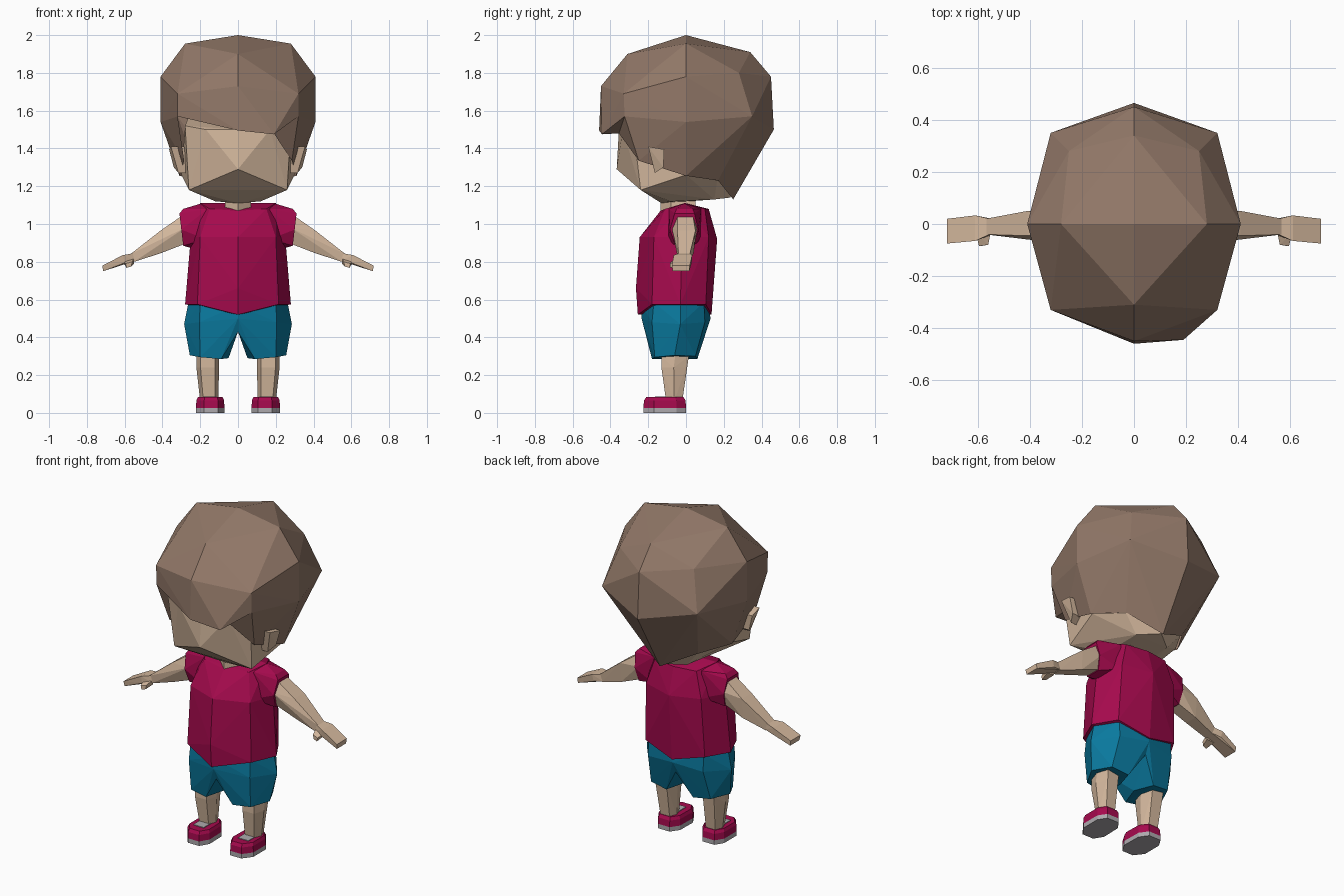
import bpy, bmesh


def material(name, rgb):
    m = bpy.data.materials.new(name)
    m.diffuse_color = (*rgb, 1)
    return m


HAIR = material("brown_hair", (0.29, 0.19, 0.14))
SKIN = material("skin", (0.66, 0.48, 0.34))
RED = material("crimson_cloth", (0.38, 0.003, 0.075))
BLUE = material("blue_cloth", (0.003, 0.19, 0.34))
GREY = material("grey_rubber", (0.42, 0.40, 0.42))


def sym(pts):
    return pts + [(-x, y, z) for x, y, z in pts if x > 0]


def make_hull(pts):
    bm = bmesh.new()
    verts = [bm.verts.new(p) for p in pts]
    res = bmesh.ops.convex_hull(bm, input=verts)
    junk = {g for g in res["geom_interior"] + res["geom_unused"]
            if isinstance(g, bmesh.types.BMVert)}
    bmesh.ops.delete(bm, geom=list(junk), context='VERTS')
    return bm


def finish(bm, name, mat, mirror=False):
    bmesh.ops.recalc_face_normals(bm, faces=bm.faces[:])
    me = bpy.data.meshes.new(name)
    bm.to_mesh(me)
    bm.free()
    me.materials.append(mat)
    ob = bpy.data.objects.new(name, me)
    bpy.context.collection.objects.link(ob)
    if mirror:
        mod = ob.modifiers.new("mirror", 'MIRROR')
        mod.use_mirror_merge = False
    return ob


def solid(name, pts, mat, mirror=False):
    """Faceted convex part; mirror=True makes a left and right copy."""
    return finish(make_hull(pts), name, mat, mirror)


# Hair: faceted cap, open below along its rim
CAP = sym([(0, 0, 2.0), (0, -.31, 1.90), (0, -.45, 1.73), (0, .34, 1.91),
           (0, .45, 1.78), (0, .465, 1.50), (.28, 0, 1.955), (.41, 0, 1.78),
           (.41, 0, 1.54), (.32, -.33, 1.69), (.25, .28, 1.80), (.32, .35, 1.57)])
TEMPLE, BURN = (.32, -.325, 1.57), (.285, -.25, 1.335)
FRINGE, TIP = (0, -.46, 1.495), (.19, -.445, 1.475)
RIM = sym([TEMPLE, BURN, (.31, 0, 1.255), (.20, .17, 1.23)])
RIM += [(.02, .255, 1.21), (0, .25, 1.13), FRINGE, TIP]
bm = make_hull(CAP + RIM)
on_rim = lambda v: any((v.co - type(v.co)(p)).length < 1e-4 for p in RIM)
bmesh.ops.delete(bm, geom=[f for f in bm.faces if all(on_rim(v) for v in f.verts)],
                 context='FACES')
# Underside of the fringe and the side lock
FOREHEAD, LOCK, FAR = (0, -.355, 1.50), (.19, -.355, 1.48), (-.32, -.325, 1.57)
for poly in ([FRINGE, FOREHEAD, FAR], [FRINGE, TIP, LOCK, FOREHEAD],
             [TIP, TEMPLE, LOCK], [LOCK, TEMPLE, BURN]):
    bm.faces.new([bm.verts.new(p) for p in poly])
bmesh.ops.remove_doubles(bm, verts=bm.verts[:], dist=1e-4)
finish(bm, "hair", HAIR)

# Head and neck
solid("head", sym([(0, -.355, 1.50), (.17, -.335, 1.50), (.28, -.28, 1.52),
                   (.27, -.25, 1.34), (0, -.367, 1.29), (.26, -.24, 1.18),
                   (0, -.13, 1.11), (.12, -.08, 1.12), (.30, 0, 1.26),
                   (.195, .165, 1.23), (0, .245, 1.205), (0, .235, 1.14),
                   (.11, .15, 1.13), (.25, 0, 1.6), (.2, .2, 1.5)]), SKIN)
solid("neck", sym([(0, -.135, 1.14), (.07, -.08, 1.14), (.07, .05, 1.14),
                   (0, -.135, 1.05), (.07, -.08, 1.05), (.07, .05, 1.05)]), SKIN)
solid("ear", [(x - d, y, z) for d in (0, .07) for x, y, z in
              [(.355, -.20, 1.41), (.365, -.115, 1.395), (.34, -.12, 1.30),
               (.315, -.165, 1.27), (.335, -.185, 1.35)]], SKIN, True)

# Shirt body
solid("shirt", sym([(0, -.255, .52), (.215, -.18, .575), (.28, -.03, .575),
                    (.20, .105, .575), (0, .135, .52),
                    (0, -.265, .66), (0, -.245, .93), (.20, -.17, .93),
                    (.25, -.02, .93), (.185, .12, .93), (0, .165, .92),
                    (0, -.135, 1.07), (.15, -.11, 1.08), (.20, -.01, 1.11),
                    (.14, .10, 1.08), (0, .12, 1.08), (.08, 0, 1.11)]), RED)

# Sleeves and arms
solid("sleeve", [(.16, -.09, 1.08), (.19, -.01, 1.11), (.16, .08, 1.08),
                 (.17, -.10, .92), (.17, .08, .92), (.24, -.02, .87),
                 (.29, -.05, 1.08), (.29, .035, 1.08), (.31, -.06, 1.055),
                 (.31, .045, 1.055), (.30, -.085, .97), (.30, .065, .97),
                 (.29, -.055, .885), (.29, .04, .885)], RED, True)
solid("arm", [(.28, -.045, 1.055), (.28, .035, 1.055), (.28, -.075, .98),
              (.28, .06, .98), (.28, -.045, .895), (.28, .035, .895),
              (.41, -.045, .965), (.41, .05, .965), (.41, -.04, .845), (.41, .04, .845),
              (.57, -.04, .84), (.57, .02, .84), (.55, -.04, .80), (.55, .02, .80)],
      SKIN, True)
solid("hand", [(.555, -.04, .845), (.555, .02, .845), (.545, -.04, .805), (.545, .02, .805),
               (.61, -.065, .835), (.61, .033, .835), (.60, -.06, .795), (.60, .03, .795),
               (.718, -.075, .78), (.718, .02, .78), (.714, -.07, .75), (.714, .018, .75)],
      SKIN, True)
solid("thumb", [(.55, -.03, .82), (.61, -.03, .81), (.55, -.03, .79), (.60, -.03, .785),
                (.56, -.08, .80), (.595, -.085, .79), (.565, -.08, .775),
                (.59, -.085, .768)], SKIN, True)

# Shorts, one half per leg
solid("shorts", [(0, -.235, .57), (.20, -.17, .585), (.262, -.03, .585),
                 (.185, .095, .585), (0, .12, .57), (0, -.235, .50), (0, .13, .50),
                 (.205, -.18, .48), (.285, -.03, .47), (.185, .10, .48),
                 (0, -.21, .43), (0, .10, .43),
                 (.09, -.18, .285), (.20, -.165, .295), (.255, -.06, .305),
                 (.20, .05, .30), (.09, .06, .285), (.05, -.06, .29)], BLUE, True)

# Legs
leg = []
for z, x0, x1, y0, y1 in ((.30, .10, .22, -.13, .015), (.24, .10, .22, -.13, .0),
                          (.06, .105, .20, -.105, -.02)):
    xm, ym = (x0 + x1) / 2, (y0 + y1) / 2
    leg += [(x0, ym, z), (x1, ym, z)]
    leg += [(xm + s * (x1 - x0) * .32, y, z) for s in (-1, 1) for y in (y0, y1)]
solid("leg", leg, SKIN, True)

# Shoes: the same outline for sole and upper
OUTLINE = [(.105, -.225), (.18, -.225), (.222, -.17), (.222, -.05),
           (.19, 0), (.11, 0), (.075, -.05), (.072, -.17)]


def slab(z0, z1, inset):
    return [(.147 + (x - .147) * k, -.11 + (y + .11) * k, z)
            for z, k in ((z0, 1), (z1, inset)) for x, y in OUTLINE]


solid("shoe_sole", slab(0, .027, 1), GREY, True)
solid("shoe_upper", slab(.027, .065, .98) + slab(.06, .083, .88)[8:], RED, True)
solid("shoe_tongue", [(x, y, z) for x in (.115, .185) for y in (-.165, -.09)
                      for z in (.082, .087)], GREY, True)
